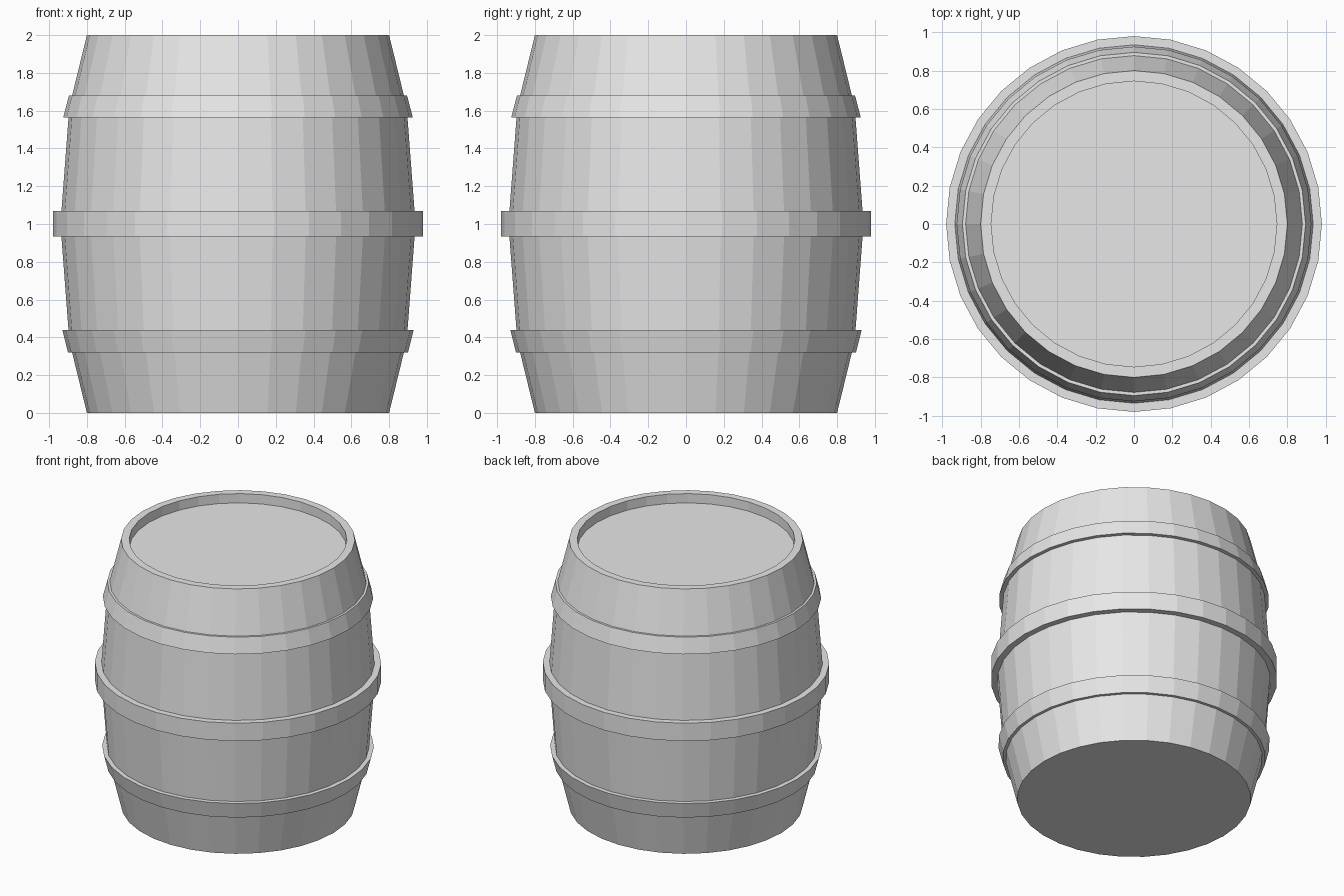
import bpy
import math

SIDES = 32

cube = bpy.data.objects.get("Cube")
if cube:
    bpy.data.objects.remove(cube, do_unlink=True)

grey = bpy.data.materials.new("plain_grey")
grey.use_nodes = True
colour = (0.8, 0.8, 0.8, 1)
grey.diffuse_color = colour
grey.node_tree.nodes["Principled BSDF"].inputs["Base Color"].default_value = colour


def lathe(name, profile, ring=False):
    """Turn (radius, height) points, listed upward on the outside, about z.
    A ring closes onto itself; otherwise both ends are capped."""
    verts = [(r * math.cos(2 * math.pi * i / SIDES), r * math.sin(2 * math.pi * i / SIDES), z)
             for r, z in profile for i in range(SIDES)]
    rows = len(profile)
    faces = []
    for row in range(rows if ring else rows - 1):
        low, high = row * SIDES, (row + 1) % rows * SIDES
        for i in range(SIDES):
            j = (i + 1) % SIDES
            faces.append((low + i, low + j, high + j, high + i))
    if not ring:
        faces.append(tuple(reversed(range(SIDES))))
        faces.append(tuple(range((rows - 1) * SIDES, rows * SIDES)))
    mesh = bpy.data.meshes.new(name)
    mesh.from_pydata(verts, [], faces)
    mesh.materials.append(grey)
    obj = bpy.data.objects.new(name, mesh)
    bpy.context.collection.objects.link(obj)
    return obj


def hoop(name, bottom, top, inner=0.84):
    """Closed band whose inner side is buried in the staves."""
    lathe(name, [bottom, top, (inner, top[1]), (inner, bottom[1])], ring=True)


# Bulging staves with a rim and a sunken lid
lathe("barrel_body", [(0.8, 0), (0.893, 0.38), (0.94, 1), (0.893, 1.62),
                      (0.8, 2), (0.745, 2), (0.745, 1.93)])

# Three hoops, the outer two sloping with the staves
hoop("lower_hoop", (0.9, 0.32), (0.93, 0.44))
hoop("middle_hoop", (0.98, 0.935), (0.98, 1.07))
hoop("upper_hoop", (0.925, 1.565), (0.895, 1.68))
